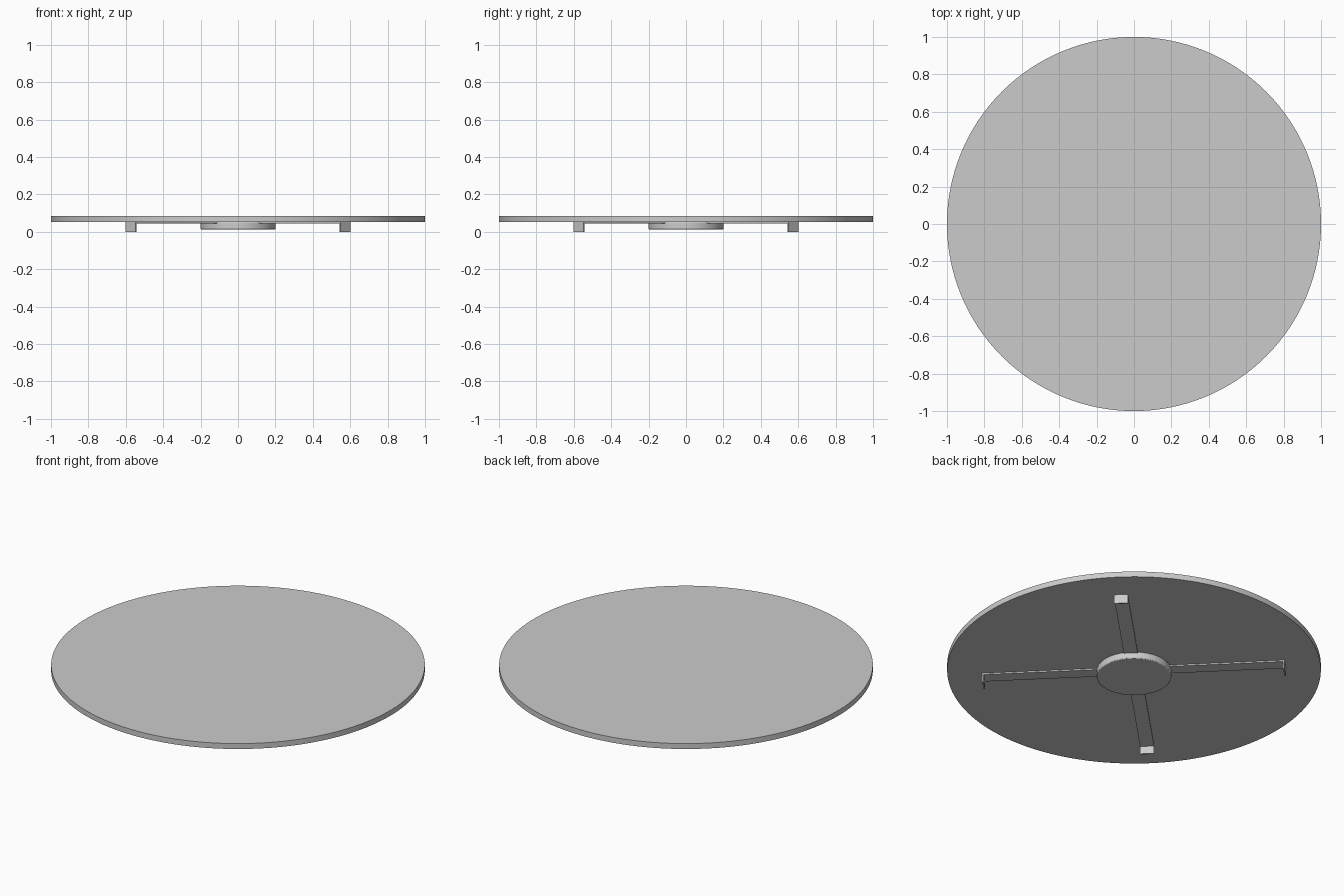
import bpy, math
from mathutils import Matrix

if "Cube" in bpy.data.objects:
    bpy.data.objects.remove(bpy.data.objects["Cube"])

grey = bpy.data.materials.new("light grey")
grey.diffuse_color = (0.6, 0.6, 0.6, 1)
grey.use_nodes = True
grey.node_tree.nodes["Principled BSDF"].inputs["Base Color"].default_value = grey.diffuse_color


def finish(ob, name):
    ob.name = name
    ob.data.materials.append(grey)
    return ob


def disc(name, radius, z0, z1, sides, bevel=0):
    bpy.ops.mesh.primitive_cylinder_add(vertices=sides, radius=radius, depth=z1 - z0,
                                        location=(0, 0, (z0 + z1) / 2))
    ob = finish(bpy.context.object, name)
    if bevel:
        mod = ob.modifiers.new("soft edge", 'BEVEL')
        mod.width, mod.segments = bevel, 2
    bpy.ops.object.shade_smooth_by_angle(angle=math.radians(30))
    return ob


def box(name, lo, hi, angle):
    # Axis-aligned box turned about the centre of the plate
    size = [b - a for a, b in zip(lo, hi)]
    mid = [(a + b) / 2 for a, b in zip(lo, hi)]
    bpy.ops.mesh.primitive_cube_add(size=1)
    ob = finish(bpy.context.object, name)
    ob.data.transform(Matrix.Rotation(angle, 4, 'Z') @ Matrix.Translation(mid)
                      @ Matrix.Diagonal((*size, 1)))


# Round top plate and the hub below it
disc("top_plate", 1.0, 0.053, 0.085, 128)
disc("hub", 0.2, 0.011, 0.053, 96, 0.005)

# Four diagonal flat arms, each with a thin foot bent down at its end
REACH, HALF, THICK = 0.812, 0.0375, 0.008
for i in range(4):
    a = math.radians(45 + 90 * i)
    box(f"arm_{i + 1}", (0.15, -HALF, 0.045), (REACH, HALF, 0.053), a)
    box(f"foot_{i + 1}", (REACH - THICK, -HALF, 0), (REACH, HALF, 0.045), a)
